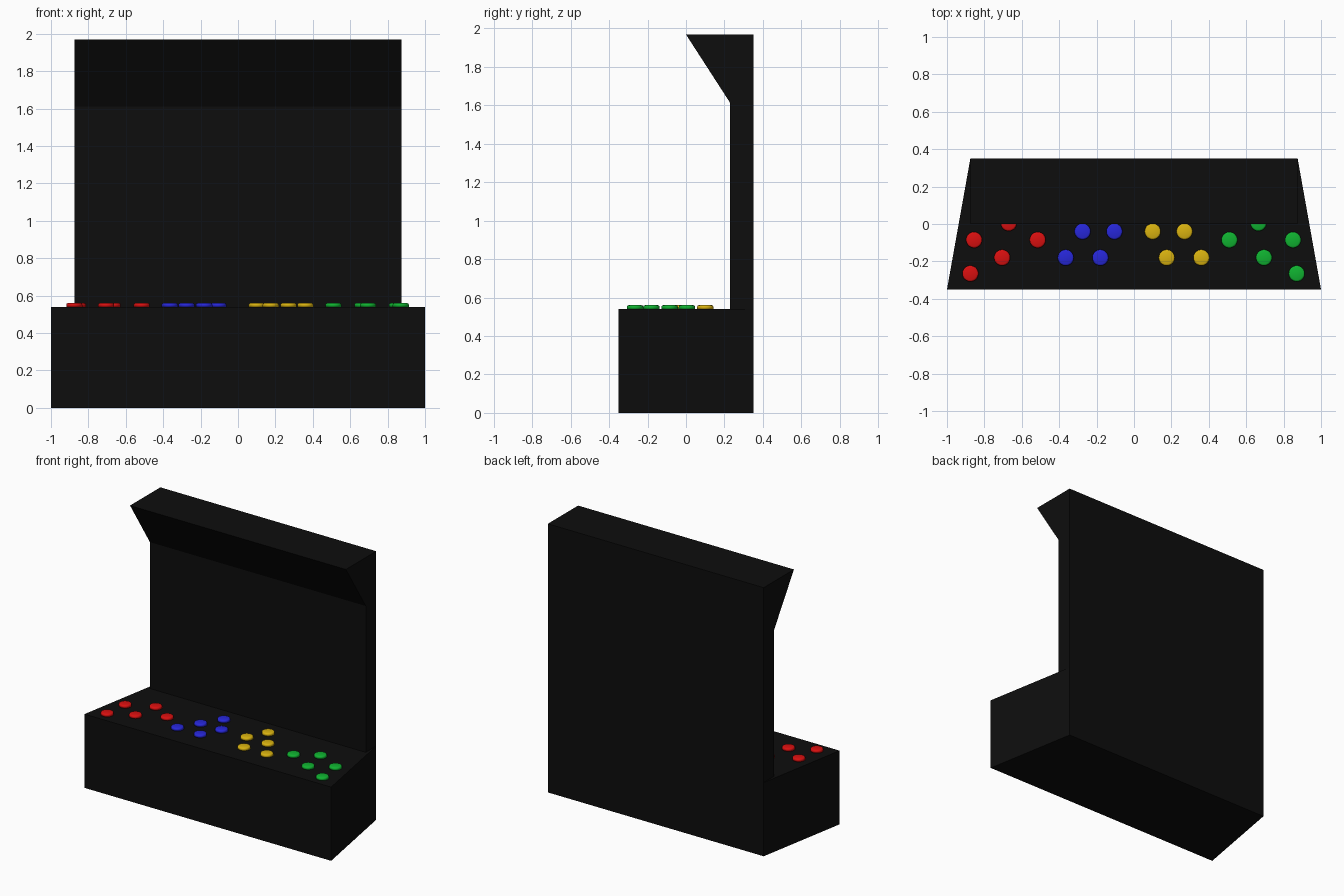
import bpy, bmesh, math

if "Cube" in bpy.data.objects:
    bpy.data.objects.remove(bpy.data.objects["Cube"])


def material(name, rgb):
    m = bpy.data.materials.new(name)
    m.diffuse_color = (*rgb, 1)
    m.use_nodes = True
    m.node_tree.nodes["Principled BSDF"].inputs["Base Color"].default_value = m.diffuse_color
    return m


def finish(bm, name, mat):
    bmesh.ops.recalc_face_normals(bm, faces=bm.faces)
    me = bpy.data.meshes.new(name)
    bm.to_mesh(me)
    bm.free()
    me.materials.append(mat)
    ob = bpy.data.objects.new(name, me)
    bpy.context.collection.objects.link(ob)
    return ob


def prism(name, points, offset, mat):
    """Extrude a closed outline of 3D points along an offset."""
    bm = bmesh.new()
    face = bm.faces.new([bm.verts.new(p) for p in points])
    ext = bmesh.ops.extrude_face_region(bm, geom=[face])
    bmesh.ops.translate(bm, vec=offset,
                        verts=[v for v in ext["geom"] if isinstance(v, bmesh.types.BMVert)])
    return finish(bm, name, mat)


BASE_H = 0.54
HALF_W = 0.875
black = material("black", (0.004, 0.004, 0.004))

# Control deck: trapezoid plan, wider at the front
prism("control_deck",
      [(-1, -0.35, 0), (1, -0.35, 0), (HALF_W, 0.35, 0), (-HALF_W, 0.35, 0)],
      (0, 0, BASE_H), black)

# Screen panel with overhanging header, side profile in (y, z)
profile = [(0.35, BASE_H), (0.35, 1.968), (0.0, 1.968), (0.23, 1.612), (0.23, BASE_H)]
prism("screen_panel", [(-HALF_W, y, z) for y, z in profile], (2 * HALF_W, 0, 0), black)

# Player buttons: four coloured groups of five
groups = {
    "red": ((0.7, 0.005, 0.005),
            [(-0.855, -0.085), (-0.67, 0.005), (-0.515, -0.085), (-0.705, -0.18), (-0.875, -0.265)]),
    "blue": ((0.02, 0.02, 0.7),
             [(-0.275, -0.04), (-0.105, -0.04), (-0.365, -0.18), (-0.18, -0.18), (-0.185, 0.10)]),
    "yellow": ((0.7, 0.45, 0.005),
               [(0.10, -0.04), (0.27, -0.04), (0.175, -0.18), (0.36, -0.18), (0.175, 0.10)]),
    "green": ((0.005, 0.45, 0.03),
              [(0.51, -0.085), (0.665, 0.005), (0.85, -0.085), (0.695, -0.18), (0.87, -0.265)]),
}


def button(name, x, y, mat):
    # Low cap with a bevelled rim, sitting on the deck
    bm = bmesh.new()
    bmesh.ops.create_cone(bm, cap_ends=True, segments=32, radius1=0.043, radius2=0.043, depth=0.02)
    rim = [e for e in bm.edges if all(v.co.z > 0 for v in e.verts)]
    bmesh.ops.bevel(bm, geom=rim, offset=0.009, segments=2, profile=0.5, affect='EDGES')
    bmesh.ops.translate(bm, vec=(x, y, BASE_H + 0.01), verts=bm.verts)
    for f in bm.faces:
        f.smooth = True
    finish(bm, name, mat)


for colour, (rgb, spots) in groups.items():
    mat = material(colour, rgb)
    for i, (x, y) in enumerate(spots, 1):
        button(f"{colour}_button_{i}", x, y, mat)
